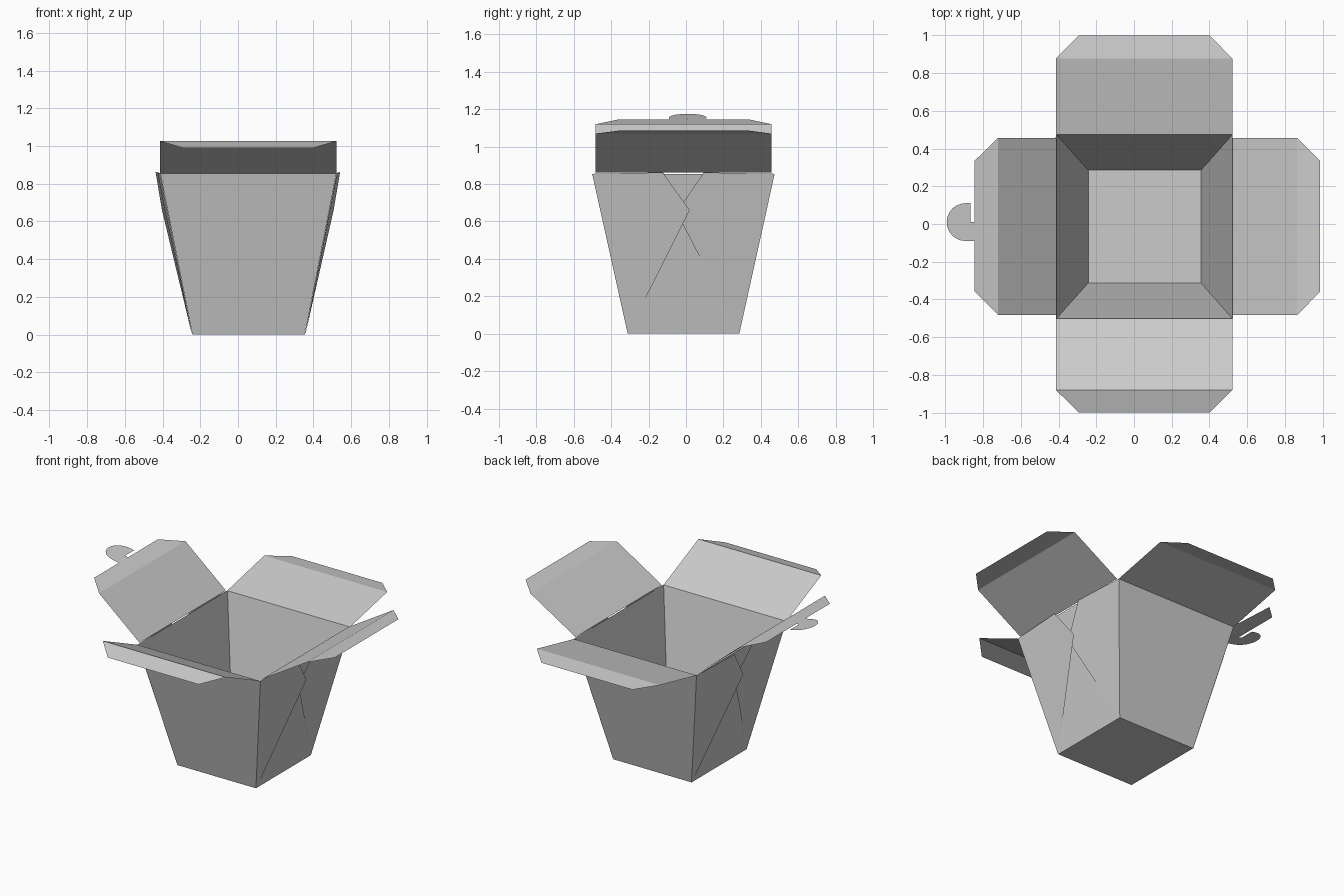
import bpy, bmesh, math

if "Cube" in bpy.data.objects:
    bpy.data.objects.remove(bpy.data.objects["Cube"])

H = 0.855                                   # rim height
BX, BY = (-0.242, 0.355), (-0.312, 0.285)   # floor extents
TX, TY = (-0.412, 0.522), (-0.502, 0.474)   # rim extents


def sheet(name, verts, faces):
    """Thin card part made from a few folded panels."""
    me = bpy.data.meshes.new(name)
    me.from_pydata(verts, [], faces)
    bm = bmesh.new()
    bm.from_mesh(me)
    bmesh.ops.recalc_face_normals(bm, faces=bm.faces)
    if sum(f.normal.z * f.calc_area() for f in bm.faces) < 0:
        bmesh.ops.reverse_faces(bm, faces=bm.faces)
    bm.to_mesh(me)
    bm.free()
    ob = bpy.data.objects.new(name, me)
    bpy.context.collection.objects.link(ob)
    return ob


def ring(xs, ys, z):
    return [(xs[0], ys[0], z), (xs[1], ys[0], z), (xs[1], ys[1], z), (xs[0], ys[1], z)]


# Tapered tub: floor and four walls
sheet("tub", ring(BX, BY, 0) + ring(TX, TY, H),
      [(0, 1, 2, 3)] + [(i, i + 4, (i + 1) % 4 + 4, (i + 1) % 4) for i in range(4)])


def flap(name, axis, profile, wide, narrow):
    """Lid flap: profile is hinge, crease and tip as (outward, z)."""
    verts = []
    for (o, z), (a, b) in zip(profile, (wide, wide, narrow)):
        for w in (a, b):
            verts.append((o, w, z) if axis == "x" else (w, o, z))
    sheet(name, verts, [(0, 1, 3, 2), (2, 3, 5, 4)])


# Four open lid flaps with bevelled tips
SIDE_W, SIDE_N = (-0.483, 0.457), (-0.358, 0.335)
END_W, END_N = (-0.414, 0.522), (-0.292, 0.40)
flap("left_flap", "x", [(-0.412, 0.862), (-0.72, 1.12), (-0.845, 1.146)], SIDE_W, SIDE_N)
flap("right_flap", "x", [(0.522, 0.862), (0.865, 1.07), (0.987, 1.086)], SIDE_W, SIDE_N)
flap("front_flap", "y", [(-0.502, H), (-0.88, 1.026), (-1.0, 0.99)], END_W, END_N)
flap("back_flap", "y", [(0.474, H), (0.877, 0.942), (1.0, 0.925)], END_W, END_N)

# Hooked locking tab on the left flap
arc = [(-0.893 + 0.1 * math.cos(math.radians(t)), 0.01 + 0.1 * math.sin(math.radians(t)))
       for t in range(90, 271, 15)]
outline = [(-0.845, -0.09), (-0.845, 0.01), (-0.868, 0.01), (-0.868, 0.11)] + arc
sheet("locking_tab", [(x, y, 1.146 - (x + 0.845) * 0.2) for x, y in outline],
      [tuple(range(len(outline)))])


# Folded gusset panels overlapping on each side wall
def gusset(name, side, turned, lifts, points):
    verts = []
    for (y, z), lift in zip(points, lifts):
        k = 1 if side == "right" else 0
        x = BX[k] + (TX[k] - BX[k]) * z / H + (lift if k else -lift)
        verts.append((x, -0.014 * 2 - y if turned else y, z))
    sheet(name, verts, [(0, 1, 2), (0, 2, 3)])


OUTER = [(-0.312, 0), (0.02, 0.66), (-0.125, 0.862), (-0.502, H)]
INNER = [(0.284, 0), (-0.05, 0.65), (0.095, 0.862), (0.474, H)]
for side, turned, s in (("right", False, 1.0), ("left", True, 1.3)):
    gusset(side + "_outer_gusset", side, turned, (0.002, 0.023 * s, 0.018 * s, 0.002), OUTER)
    gusset(side + "_inner_gusset", side, turned, (0.001, 0.012 * s, 0.010 * s, 0.001), INNER)
